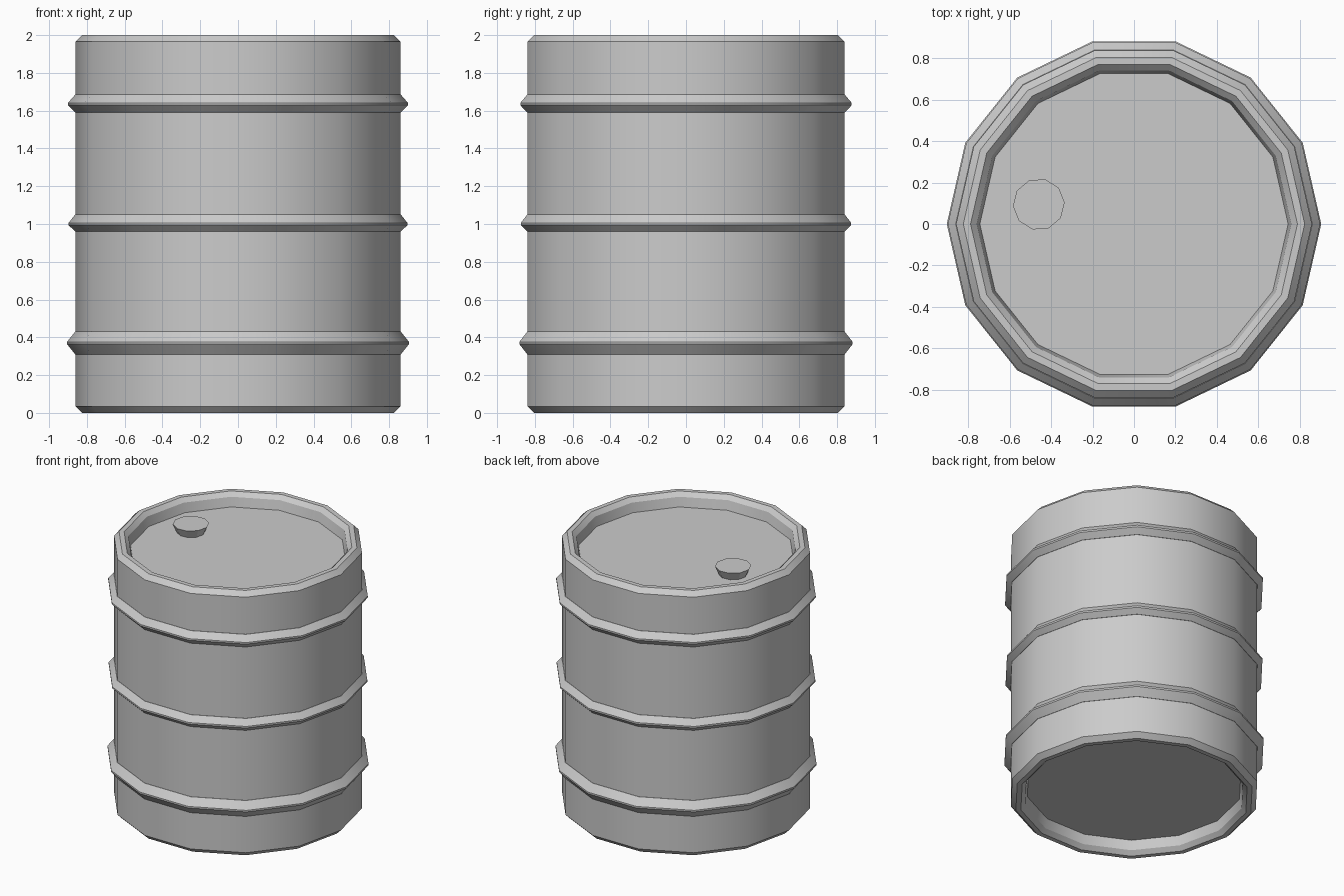
import bpy, bmesh
from math import cos, sin, pi, radians

if "Cube" in bpy.data.objects:
    bpy.data.objects.remove(bpy.data.objects["Cube"])


def lathe(name, profile, sides, centre=(0, 0), phase=0.0, loop=False):
    """Revolve (radius, z) points bottom-outside-top; cap the ends or close the loop."""
    bm = bmesh.new()
    rings = []
    for r, z in profile:
        rings.append([bm.verts.new((centre[0] + r * cos(phase + 2 * pi * i / sides),
                                    centre[1] + r * sin(phase + 2 * pi * i / sides), z))
                      for i in range(sides)])
    pairs = list(zip(rings, rings[1:]))
    if loop:
        pairs.append((rings[-1], rings[0]))
    for a, b in pairs:
        for i in range(sides):
            j = (i + 1) % sides
            bm.faces.new((a[i], a[j], b[j], b[i]))
    if not loop:
        bm.faces.new(rings[0][::-1])
        bm.faces.new(rings[-1])
    bmesh.ops.recalc_face_normals(bm, faces=bm.faces)
    mesh = bpy.data.meshes.new(name)
    bm.to_mesh(mesh)
    bm.free()
    ob = bpy.data.objects.new(name, mesh)
    bpy.context.collection.objects.link(ob)
    bpy.ops.object.select_all(action='DESELECT')
    ob.select_set(True)
    bpy.context.view_layer.objects.active = ob
    bpy.ops.object.shade_smooth_by_angle(angle=radians(32))
    return ob


SIDES = 14

# Barrel shell with chamfered rims and recessed lid and floor
half = [(0.86, 1.965), (0.825, 2.0), (0.79, 2.0), (0.76, 1.97), (0.745, 1.90)]
lower = [(r, 2.0 - z) for r, z in reversed(half)]
lathe("barrel_body", lower + half, SIDES)

# Reinforcing hoops: bottom, peak, top heights and peak radius
hoops = [("lower_hoop", 0.31, 0.37, 0.43, 0.905),
         ("middle_hoop", 0.96, 1.00, 1.05, 0.897),
         ("upper_hoop", 1.59, 1.635, 1.685, 0.90)]
for name, z0, zp, z1, r in hoops:
    lathe(name, [(0.83, z0), (0.862, z0), (r, zp - 0.006), (r, zp + 0.006),
                 (0.862, z1), (0.83, z1)], SIDES, loop=True)

# Filler cap on the lid
lathe("filler_cap", [(0.095, 1.895), (0.125, 1.962)], 10, (-0.46, 0.095), radians(4))
